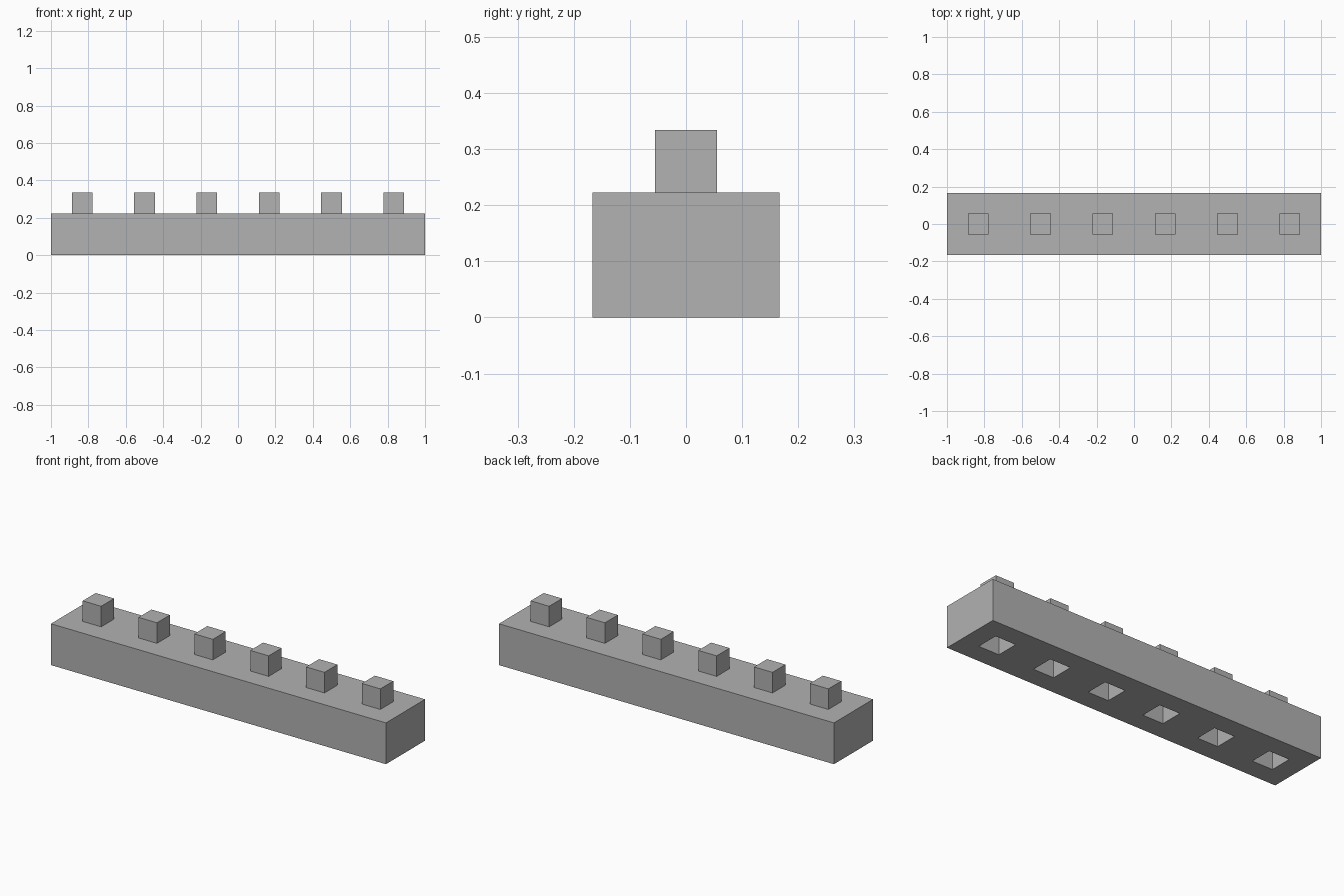
import bpy
import bmesh
from mathutils import Matrix, Vector

if "Cube" in bpy.data.objects:
    bpy.data.objects.remove(bpy.data.objects["Cube"], do_unlink=True)

LENGTH, WIDTH, HEIGHT = 2.0, 0.333, 0.223
PEG, PEG_HEIGHT = 0.11, 0.111
SOCKET, SOCKET_DEPTH = 0.122, 0.12
COUNT = 6
PITCH = LENGTH / COUNT
CENTRES = [(i - (COUNT - 1) / 2) * PITCH for i in range(COUNT)]

grey = bpy.data.materials.new("plain_grey")
grey.use_nodes = True
colour = (0.445, 0.445, 0.445, 1)
grey.diffuse_color = colour
grey.node_tree.nodes["Principled BSDF"].inputs["Base Color"].default_value = colour


def boxes(name, size, centres):
    """One object holding a box of the given size at every centre."""
    bm = bmesh.new()
    for centre in centres:
        matrix = Matrix.Translation(centre) @ Matrix.Diagonal(Vector((*size, 1)))
        bmesh.ops.create_cube(bm, size=1, matrix=matrix)
    mesh = bpy.data.meshes.new(name)
    bm.to_mesh(mesh)
    bm.free()
    mesh.materials.append(grey)
    obj = bpy.data.objects.new(name, mesh)
    bpy.context.collection.objects.link(obj)
    return obj


# Long bar
bar = boxes("bar", (LENGTH, WIDTH, HEIGHT), [(0, 0, HEIGHT / 2)])

# Square sockets cut into the underside
cutter = boxes("socket_cutter", (SOCKET, SOCKET, SOCKET_DEPTH * 2),
               [(x, 0, 0) for x in CENTRES])
cutter.hide_render = True
cut = bar.modifiers.new("sockets", "BOOLEAN")
cut.operation = "DIFFERENCE"
cut.solver = "EXACT"
cut.object = cutter
bpy.context.view_layer.objects.active = bar
bpy.ops.object.modifier_apply(modifier=cut.name)
bpy.data.objects.remove(cutter, do_unlink=True)

# Row of square pegs on top
for number, x in enumerate(CENTRES, 1):
    boxes(f"peg_{number}", (PEG, PEG, PEG_HEIGHT),
          [(x, 0, HEIGHT + PEG_HEIGHT / 2)])
